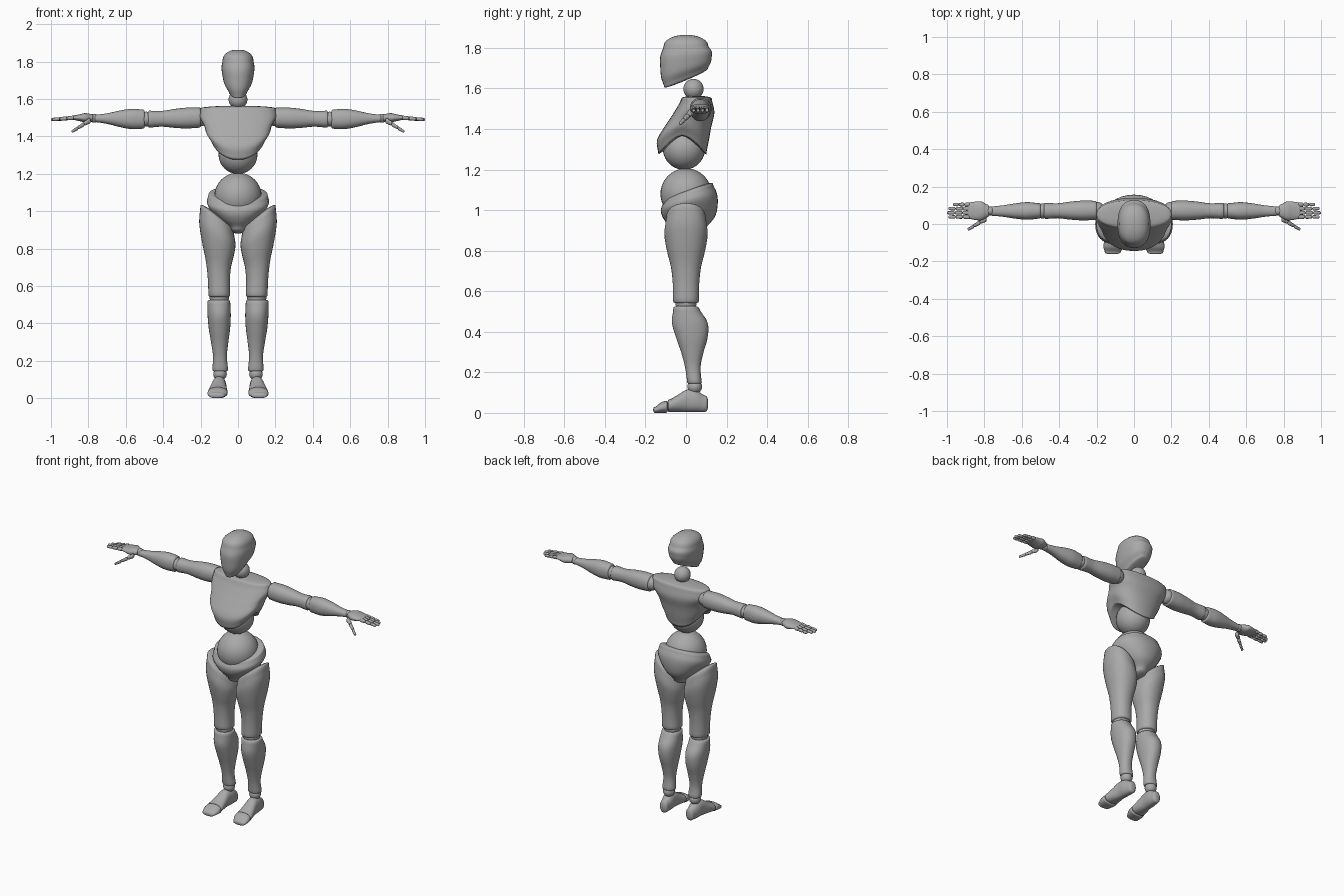
import bpy, bmesh, math
from mathutils import Vector

old_cube = bpy.data.objects.get("Cube")
if old_cube:
    bpy.data.objects.remove(old_cube, do_unlink=True)

# One plain grey for the whole figure
grey = bpy.data.materials.new("mannequin_grey")
grey.use_nodes = True
grey.diffuse_color = (0.4, 0.4, 0.4, 1)
shader = grey.node_tree.nodes["Principled BSDF"]
shader.inputs["Base Color"].default_value = grey.diffuse_color


def finish(name, bm, side):
    """Turn the mesh into a smooth grey object, flipped for the right side."""
    for vert in bm.verts:
        vert.co.x *= side
    bmesh.ops.recalc_face_normals(bm, faces=bm.faces[:])
    mesh = bpy.data.meshes.new(name)
    bm.to_mesh(mesh)
    bm.free()
    mesh.materials.append(grey)
    mesh.shade_smooth()
    bpy.context.collection.objects.link(bpy.data.objects.new(name, mesh))


def sample(values, t):
    """Smooth value at t along evenly spaced stations."""
    last = len(values) - 1
    i = min(int(t * last), last - 1)
    f = t * last - i
    before, here = values[max(i - 1, 0)], values[i]
    there, after = values[i + 1], values[min(i + 2, last)]
    leave, arrive = (there - before) / 2, (after - here) / 2
    rise = there - here
    return here + f * (leave + f * (3 * rise - 2 * leave - arrive
                                    + f * (leave + arrive - 2 * rise)))


def signed_power(value, exponent):
    return math.copysign(abs(value) ** exponent, value)


def loft(name, start, end, widths, depths, shifts=(0, 0), lean=(0, 0), dip=0,
         caps=(.01, .01), side=1, sides=32, steps=20, roundness=.9):
    """Skin oval sections from start to end and round off both ends.
    Shifts move sections along the depth; lean and dip bend the first end
    and fade out toward the other."""
    start, end = Vector(start), Vector(end)
    span = end - start
    main = max(range(3), key=lambda k: abs(span[k]))
    across, deep = [k for k in range(3) if k != main]
    forward = math.copysign(1, span[main])

    # Each section: place along the path, size factor, distance past the end
    arcs = [math.pi / 2 * k / 6 for k in range(1, 6)]
    sections = [(0, math.cos(a), -caps[0] * math.sin(a)) for a in reversed(arcs)]
    sections += [(k / steps, 1, 0) for k in range(steps + 1)]
    sections += [(1, math.cos(a), caps[1] * math.sin(a)) for a in arcs]

    bm = bmesh.new()
    rings = []
    for t, size, beyond in sections:
        centre = start + span * t
        centre[deep] += sample(shifts, t)
        centre[main] += beyond * forward
        width, depth = sample(widths, t) * size, sample(depths, t) * size
        ring = []
        for k in range(sides):
            angle = math.tau * k / sides
            u = width * signed_power(math.cos(angle), roundness)
            v = depth * signed_power(math.sin(angle), roundness)
            point = centre.copy()
            point[across] += u
            point[deep] += v
            sag = dip * size * abs(math.sin(angle)) ** 1.5
            point[main] += (1 - t) * (lean[0] * u + lean[1] * v - sag)
            ring.append(bm.verts.new(point))
        rings.append(ring)
    for low, high in zip(rings, rings[1:]):
        for k in range(sides):
            n = (k + 1) % sides
            bm.faces.new((low[k], low[n], high[n], high[k]))
    bm.faces.new(rings[0])
    bm.faces.new(rings[-1])
    finish(name, bm, side)


def ball(name, centre, radius, side=1):
    bm = bmesh.new()
    bmesh.ops.create_uvsphere(bm, u_segments=32, v_segments=20, radius=radius)
    bmesh.ops.translate(bm, vec=centre, verts=bm.verts[:])
    finish(name, bm, side)


def digit(name, root, tip, radius, taper, side):
    """Three rounded segments, each thinner than the one before."""
    root, tip = Vector(root), Vector(tip)
    for k in range(3):
        r = radius * taper ** k
        a, b = root.lerp(tip, k / 3), root.lerp(tip, (k + 1) / 3)
        inset = (b - a).normalized() * r * .7
        loft(f"{name}_{k + 1}", a + inset, b - inset, (r, r * taper), (r, r * taper),
             caps=(r * .7, r * .7), side=side, sides=14, steps=3)


# Head, with the jaw line rising toward the back
loft("head", (0, 0, 1.65), (0, 0, 1.81),
     widths=(.05, .074, .084, .088, .082), depths=(.107, .122, .127, .127, .11),
     lean=(0, .42), caps=(.01, .055), roundness=.85)
ball("neck", (0, .037, 1.597), .05)

# Ribcage, arched up at the sides over the waist ball
loft("chest", (0, 0, 1.37), (0, 0, 1.55),
     widths=(.14, .168, .182, .205, .2), depths=(.118, .128, .115, .1, .075),
     shifts=(-.018, -.015, .01, .04, .052), dip=.095, caps=(.005, .014))
ball("waist", (0, -.01, 1.303), .104)

# Hips, from the open top down to the crotch
ball("belly", (0, 0, 1.08), .126)
loft("pelvis", (0, 0, 1.09), (0, 0, .91),
     widths=(.158, .166, .14, .1, .05), depths=(.118, .138, .138, .122, .087),
     shifts=(.014, .015, .018, .02, .012), lean=(0, .35), caps=(.015, .03))

for side, word in ((1, "left"), (-1, "right")):
    # Leg
    thigh = (.088, .097, .085, .067, .059, .058)
    loft(word + "_thigh", (.113, 0, .965), (.1, 0, .55),
         widths=thigh, depths=[r * 1.1 for r in thigh],
         lean=(.75, 0), caps=(.02, .015), side=side)
    ball(word + "_knee", (.1, 0, .54), .052, side)
    loft(word + "_shin", (.102, 0, .52), (.095, .042, .15),
         widths=(.06, .062, .057, .046, .037, .042),
         depths=(.062, .088, .078, .055, .038, .036),
         shifts=(0, .01, .012, .006, 0, 0), side=side)
    ball(word + "_ankle", (.096, .043, .13), .036, side)

    # Foot and toes, both resting on the ground
    heights = (.04, .053, .055, .042, .03)
    loft(word + "_foot", (.096, .095, .005), (.108, -.085, .005),
         widths=(.028, .037, .038, .045, .052), depths=heights, shifts=heights,
         caps=(.015, .008), side=side)
    heights = (.03, .025, .015)
    loft(word + "_toes", (.108, -.098, 0), (.114, -.152, 0),
         widths=(.053, .052, .042), depths=heights, shifts=heights, side=side)

    # Arm
    ball(word + "_shoulder", (.2, .073, 1.5), .046, side)
    radii = (.051, .053, .048, .04, .043)
    loft(word + "_upper_arm", (.205, .073, 1.5), (.475, .07, 1.492),
         widths=radii, depths=[r * 1.05 for r in radii], side=side)
    ball(word + "_elbow", (.49, .07, 1.492), .04, side)
    loft(word + "_forearm", (.505, .07, 1.492), (.76, .069, 1.496),
         widths=(.041, .047, .041, .031, .025),
         depths=(.051, .054, .044, .029, .02), side=side)
    ball(word + "_wrist", (.77, .07, 1.497), .024, side)

    # Hand
    loft(word + "_palm", (.782, .07, 1.499), (.882, .071, 1.5),
         widths=(.033, .05, .049, .043), depths=(.02, .025, .018, .012), side=side)
    for k, finger in enumerate(("index", "middle", "ring", "little")):
        y = .038 + .022 * k
        tip = 1 - .008 * (k - 1) ** 2
        digit(f"{word}_{finger}_finger", (.876, y, 1.5), (tip, y, 1.49), .0115, .9, side)
    digit(word + "_thumb", (.79, .03, 1.487), (.888, -.03, 1.425), .016, .8, side)
